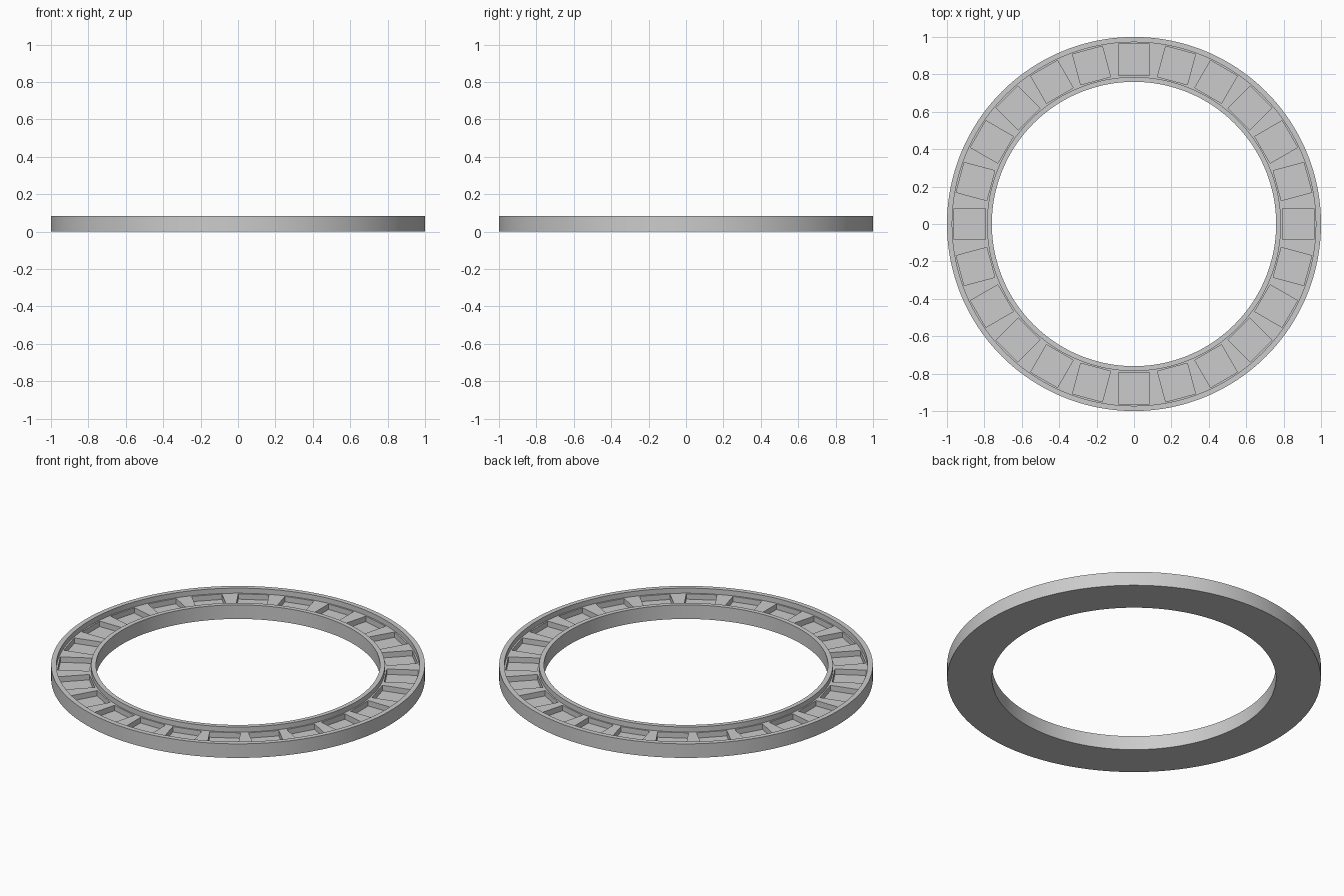
import bpy, bmesh, math
from mathutils import Matrix

cube = bpy.data.objects.get("Cube")
if cube:
    bpy.data.objects.remove(cube, do_unlink=True)

# Overall sizes
R_OUT, R_IN, HEIGHT = 1.0, 0.76, 0.083
GROOVE_OUT, GROOVE_IN, GROOVE_Z = 0.972, 0.786, 0.053
POCKET_OUT, POCKET_IN, POCKET_Z = 0.962, 0.793, 0.021
POCKET_WIDTH, POCKETS, SEGMENTS = 0.165, 24, 192

grey = bpy.data.materials.new("plain grey")
grey.use_nodes = True
grey.diffuse_color = (0.6, 0.6, 0.6, 1)
grey.node_tree.nodes["Principled BSDF"].inputs["Base Color"].default_value = grey.diffuse_color


def make_object(name, bm):
    bmesh.ops.recalc_face_normals(bm, faces=bm.faces)
    mesh = bpy.data.meshes.new(name)
    bm.to_mesh(mesh)
    bm.free()
    mesh.materials.append(grey)
    obj = bpy.data.objects.new(name, mesh)
    bpy.context.collection.objects.link(obj)
    return obj


# Ring body: channel section turned around the z axis
profile = [(R_IN, 0), (R_OUT, 0), (R_OUT, HEIGHT), (GROOVE_OUT, HEIGHT),
           (GROOVE_OUT, GROOVE_Z), (GROOVE_IN, GROOVE_Z), (GROOVE_IN, HEIGHT), (R_IN, HEIGHT)]
bm = bmesh.new()
verts = [bm.verts.new((r, 0, z)) for r, z in profile]
edges = [bm.edges.new((v, verts[i - 1])) for i, v in enumerate(verts)]
bmesh.ops.spin(bm, geom=verts + edges, cent=(0, 0, 0), axis=(0, 0, 1),
               angle=math.tau, steps=SEGMENTS, use_duplicate=False)
bmesh.ops.remove_doubles(bm, verts=bm.verts, dist=1e-5)
ring = make_object("ring_body", bm)

# Pocket cutters: one box per pocket, evenly spaced in the channel
bm = bmesh.new()
top = HEIGHT + 0.05
size = Matrix.Diagonal((POCKET_OUT - POCKET_IN, POCKET_WIDTH, top - POCKET_Z, 1))
place = Matrix.Translation(((POCKET_OUT + POCKET_IN) / 2, 0, (top + POCKET_Z) / 2))
for i in range(POCKETS):
    turn = Matrix.Rotation(math.tau * i / POCKETS, 4, 'Z')
    bmesh.ops.create_cube(bm, size=1, matrix=turn @ place @ size)
cutter = make_object("pocket_cutter", bm)
cutter.hide_render = True

# Cut the pockets, then drop the cutter
cut = ring.modifiers.new("pockets", 'BOOLEAN')
cut.operation = 'DIFFERENCE'
cut.solver = 'EXACT'
cut.object = cutter
bpy.ops.object.select_all(action='DESELECT')
ring.select_set(True)
bpy.context.view_layer.objects.active = ring
bpy.ops.object.modifier_apply(modifier=cut.name)
bpy.data.objects.remove(cutter, do_unlink=True)
bpy.ops.object.shade_smooth_by_angle(angle=math.radians(30))
